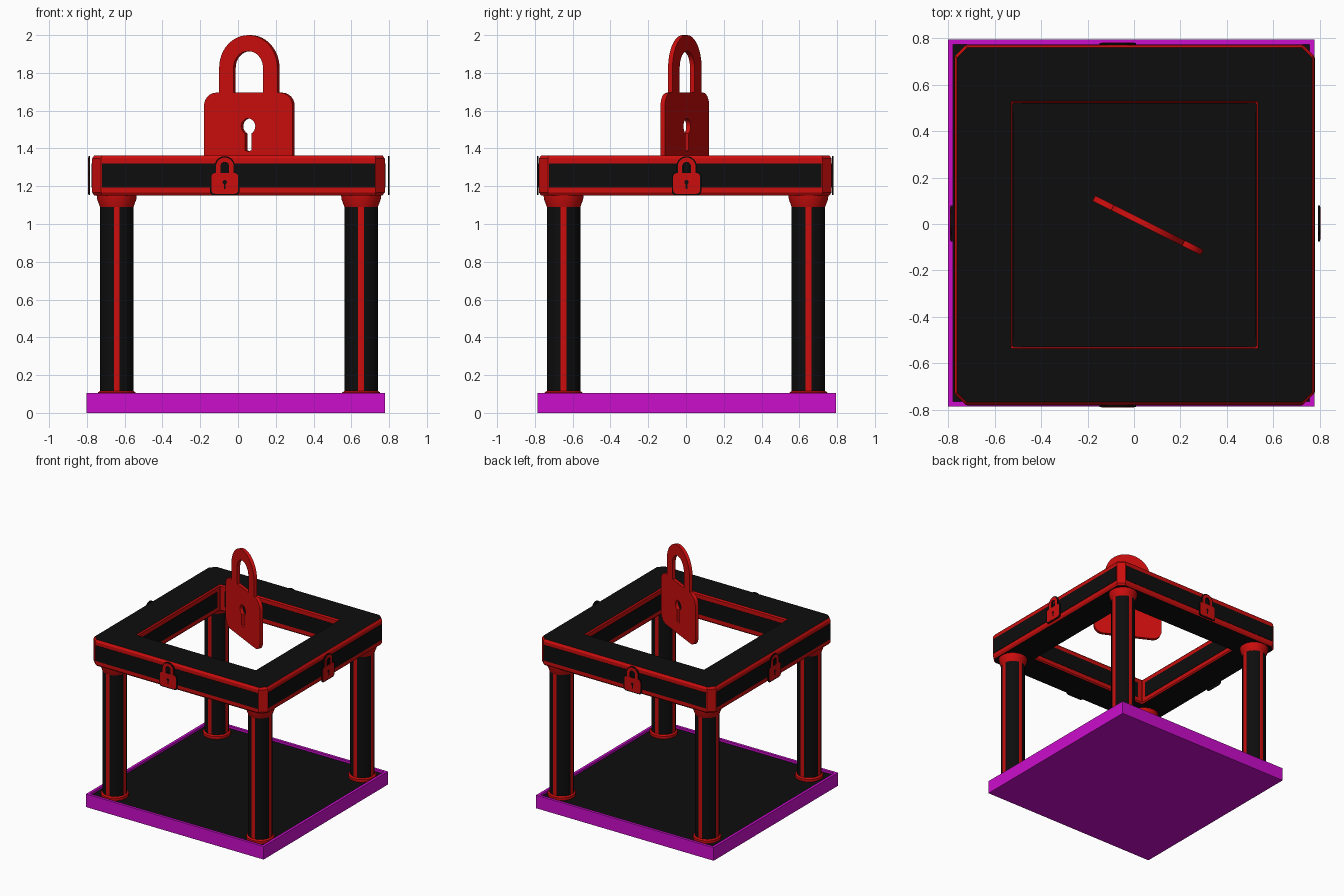
import bpy, bmesh
from math import sin, cos, pi, radians, asin
from mathutils import Vector

if "Cube" in bpy.data.objects:
    bpy.data.objects.remove(bpy.data.objects["Cube"])


def material(name, rgb):
    m = bpy.data.materials.new(name)
    m.diffuse_color = (*rgb, 1)
    m.use_nodes = True
    m.node_tree.nodes["Principled BSDF"].inputs["Base Color"].default_value = m.diffuse_color
    return m


RED = material("red", (0.6, 0.004, 0.004))
BLACK = material("black", (0.004, 0.004, 0.004))
MAGENTA = material("magenta", (0.6, 0.004, 0.6))


def mesh_object(name, bm, mats, loc=(0, 0, 0)):
    bmesh.ops.recalc_face_normals(bm, faces=bm.faces)
    me = bpy.data.meshes.new(name)
    bm.to_mesh(me)
    bm.free()
    for m in mats:
        me.materials.append(m)
    ob = bpy.data.objects.new(name, me)
    ob.location = loc
    bpy.context.collection.objects.link(ob)
    return ob


def box(name, size, loc, mat):
    bm = bmesh.new()
    bmesh.ops.create_cube(bm, size=1)
    bmesh.ops.scale(bm, vec=size, verts=bm.verts)
    return mesh_object(name, bm, [mat], loc)


def bridge(bm, a, b, mat_of):
    n = len(a)
    for i in range(n):
        f = bm.faces.new((a[i], a[(i + 1) % n], b[(i + 1) % n], b[i]))
        f.material_index = mat_of(i)


# Base slab with a recessed black floor
bm = bmesh.new()
bmesh.ops.create_cube(bm, size=1)
bmesh.ops.scale(bm, vec=(1.58, 1.58, 0.105), verts=bm.verts)
bm.faces.ensure_lookup_table()
top = max(bm.faces, key=lambda f: f.calc_center_median().z)
bmesh.ops.inset_region(bm, faces=[top], thickness=0.03)
floor = bmesh.ops.extrude_discrete_faces(bm, faces=[top])["faces"][0]
bmesh.ops.translate(bm, vec=(0, 0, -0.018), verts=floor.verts)
floor.material_index = 1
mesh_object("base", bm, [MAGENTA, BLACK], (-0.012, 0.004, 0.0525))


# Columns: red strips on the four axes, black panels between, flared ends
ANGLES = [radians(90 * q + a) for q in range(4) for a in (-10, 10, 24, 38, 52, 66)]
COLUMN = [(0.102, 0.085), (0.102, 0.108), (0.09, 0.116), (0.09, 1.09),
          (0.105, 1.13), (0.108, 1.153)]


def column(name, x, y):
    bm = bmesh.new()
    rings = [[bm.verts.new((r * cos(a), r * sin(a), z)) for a in ANGLES] for r, z in COLUMN]
    for k in range(len(rings) - 1):
        bridge(bm, rings[k], rings[k + 1], lambda i: int(k == 2 and i % 6 != 0))
    bm.faces.new(rings[0])
    bm.faces.new(rings[-1])
    ob = mesh_object(name, bm, [RED, BLACK], (x, y, 0))
    bpy.context.view_layer.objects.active = ob
    ob.select_set(True)
    bpy.ops.object.shade_smooth_by_angle(angle=radians(20))
    ob.select_set(False)


for sx, xn in ((-0.642, "left"), (0.652, "right")):
    for sy, yn in ((-0.648, "front"), (0.648, "back")):
        column(f"{yn}_{xn}_column", sx, sy)


# Top frame: chamfered square rings swept round a closed profile
def square_ring(bm, h, c, z):
    pts = [(h, c - h), (h, h - c), (h - c, h), (c - h, h),
           (-h, h - c), (-h, c - h), (c - h, -h), (h - c, -h)]
    return [bm.verts.new((x, y, z)) for x, y in pts]


FRAME = [(0.764, 0.042, 1.152, 0), (0.775, 0.048, 1.168, 0), (0.775, 0.048, 1.346, 0),
         (0.764, 0.042, 1.362, 1), (0.533, 0.004, 1.362, 0), (0.525, 0.004, 1.352, 0),
         (0.525, 0.004, 1.162, 0), (0.533, 0.004, 1.152, 1)]
bm = bmesh.new()
rings = [square_ring(bm, h, c, z) for h, c, z, _ in FRAME]
for k, row in enumerate(FRAME):
    bridge(bm, rings[k], rings[(k + 1) % len(rings)], lambda i: row[3])
mesh_object("top_frame", bm, [RED, BLACK], (0.002, -0.004, 0))

# Black side panels, outside and inside each beam
SIDES = [("front", 0, -1), ("back", 0, 1), ("left", -1, 0), ("right", 1, 0)]
for side, dx, dy in SIDES:
    for kind, d, length in (("outer", 0.775, 1.444), ("inner", 0.525, 0.97)):
        size = (0.006 if dx else length, 0.006 if dy else length, 0.125)
        box(f"{side}_{kind}_panel", size, (0.002 + dx * d, -0.004 + dy * d, 1.257), BLACK)


# Padlock silhouette, bottom edge at v = 0
def arc(cx, cy, r, a0, a1, n):
    return [(cx + r * cos(radians(a0 + (a1 - a0) * i / n)),
             cy + r * sin(radians(a0 + (a1 - a0) * i / n))) for i in range(n + 1)]


def padlock(name, loc, turn, scale, thick, mat, grow=0.0, keyhole=True):
    w, h, r, g = 0.262 + grow, 0.405 + grow, 0.07, grow
    so, si, sv = 0.172 + g, 0.087 - g, 0.538
    outline = (arc(w - r, r - g, r, -90, 0, 6) + arc(w - r, h - r, r, 0, 90, 6)
               + [(so, h)] + arc(0, sv, so, 0, 180, 24) + [(-so, h)]
               + arc(r - w, h - r, r, 90, 180, 6) + arc(r - w, r - g, r, 180, 270, 6))
    loops = [outline, [(-si, h), (si, h)] + arc(0, sv, si, 0, 180, 20)]
    if keyhole:
        a = 270 + math_deg(asin(0.018 / 0.042))
        loops.append([(-0.018, 0.1), (0, 0.094), (0.018, 0.1)]
                     + arc(0, 0.227, 0.042, a - 360, 540 - a, 18))
    cu = bpy.data.curves.new(name, 'CURVE')
    cu.dimensions = '2D'
    cu.fill_mode = 'BOTH'
    cu.extrude = thick / 2
    for pts in loops:
        sp = cu.splines.new('POLY')
        sp.points.add(len(pts) - 1)
        for p, (u, v) in zip(sp.points, pts):
            p.co = (u * scale, v * scale, 0, 1)
        sp.use_cyclic_u = True
    cu.materials.append(mat)
    ob = bpy.data.objects.new(name, cu)
    ob.location = loc
    ob.rotation_euler = (pi / 2, 0, turn)
    bpy.context.collection.objects.link(ob)
    bpy.context.view_layer.objects.active = ob
    ob.select_set(True)
    bpy.ops.object.convert(target='MESH')
    bpy.ops.object.shade_smooth_by_angle(angle=radians(30))
    bpy.context.object.select_set(False)


def math_deg(a):
    return a * 180 / pi


# Large floating padlock
padlock("large_padlock", (0.06, -0.006, 1.29), radians(-26.6), 1, 0.026, RED)

# Small padlock badges: black backing with a red face in front
for side, pos, turn in (("front", (-0.07, -0.784), 0), ("right", (0.797, 0.003), pi / 2),
                        ("back", (-0.07, 0.776), pi), ("left", (-0.787, 0.003), -pi / 2)):
    out = Vector((sin(turn), -cos(turn), 0))
    p = Vector((*pos, 1.16))
    padlock(f"{side}_badge_backing", p, turn, 0.27, 0.008, BLACK, 0.026, False)
    padlock(f"{side}_badge", p + out * 0.004, turn, 0.27, 0.004, RED)
